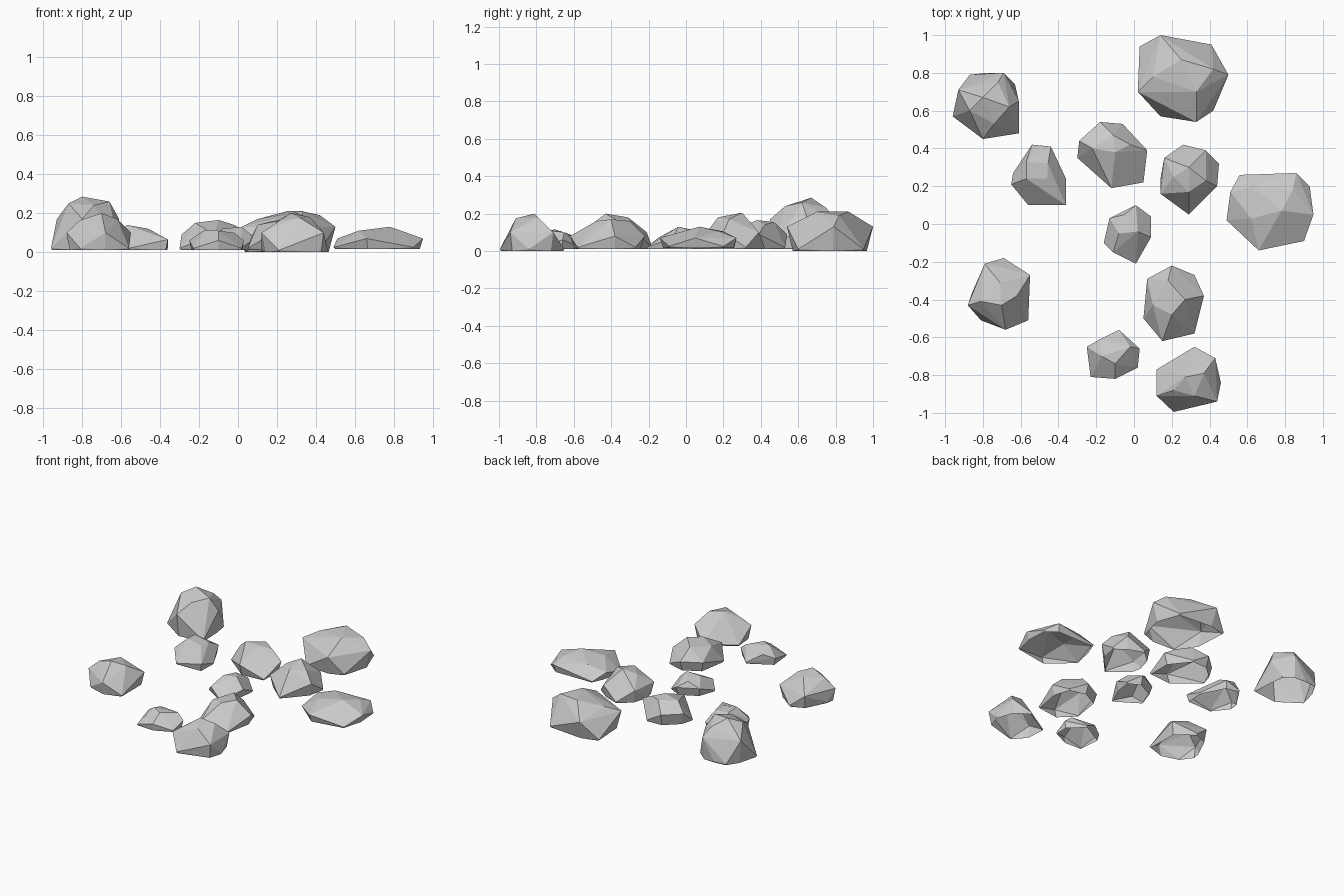
import bpy, bmesh, math


def rock(name, high, base, first, rim, crown, floor=0.01):
    """Faceted open-bottomed stone. The rim outline (x, y) alternates between
    raised corners and corners on the ground; crown holds the top points."""
    n = len(rim)
    cx = sum(p[0] for p in rim) / n
    cy = sum(p[1] for p in rim) / n
    bm = bmesh.new()
    for i, (x, y) in enumerate(rim):
        if i % 2 == first:
            # raised corner with an undercut foot
            bm.verts.new((x, y, high))
            bm.verts.new((cx + (x - cx) * base, cy + (y - cy) * base, floor))
        else:
            bm.verts.new((x, y, floor + 0.01))
            bm.verts.new((cx + (x - cx) * 0.96, cy + (y - cy) * 0.96, floor))
    for c in crown:
        bm.verts.new(c)
    bmesh.ops.convex_hull(bm, input=bm.verts[:])
    bmesh.ops.delete(bm, geom=[v for v in bm.verts if not v.link_faces], context='VERTS')
    # merge nearly coplanar facets into larger flat planes
    bmesh.ops.dissolve_limit(bm, angle_limit=math.radians(5),
                             verts=bm.verts[:], edges=bm.edges[:])
    bmesh.ops.recalc_face_normals(bm, faces=bm.faces[:])
    # open underside
    bm.normal_update()
    under = [f for f in bm.faces if f.normal.z < -0.95]
    bmesh.ops.delete(bm, geom=under, context='FACES')
    mesh = bpy.data.meshes.new(name)
    bm.to_mesh(mesh)
    bm.free()
    obj = bpy.data.objects.new(name, mesh)
    bpy.context.collection.objects.link(obj)
    return obj


# Back row
rock("rock_back_right", 0.13, 0.86, 0,
     [(0.14, 1.0), (0.41, 0.95), (0.5, 0.79), (0.42, 0.6), (0.33, 0.54),
      (0.14, 0.57), (0.02, 0.70), (0.03, 0.94)],
     [(0.25, 0.87, 0.21), (0.33, 0.70, 0.21), (0.42, 0.82, 0.19), (0.1, 0.78, 0.17)],
     floor=0.0)
rock("rock_back_left", 0.17, 0.92, 1,
     [(-0.78, 0.8), (-0.69, 0.8), (-0.63, 0.74), (-0.61, 0.65), (-0.61, 0.48),
      (-0.8, 0.45), (-0.96, 0.57), (-0.93, 0.71), (-0.87, 0.79)],
     [(-0.8, 0.67, 0.285), (-0.87, 0.6, 0.25), (-0.66, 0.62, 0.26), (-0.74, 0.53, 0.24),
      (-0.72, 0.75, 0.23)])

# Middle band
rock("rock_mid_left", 0.065, 0.93, 1,
     [(-0.54, 0.42), (-0.44, 0.41), (-0.36, 0.24), (-0.36, 0.1), (-0.56, 0.1),
      (-0.65, 0.21), (-0.64, 0.27)],
     [(-0.57, 0.33, 0.135), (-0.455, 0.32, 0.115), (-0.46, 0.24, 0.12), (-0.57, 0.24, 0.14)])
rock("rock_mid_back", 0.09, 0.88, 0,
     [(-0.18, 0.54), (-0.06, 0.53), (0.07, 0.39), (0.05, 0.22), (-0.12, 0.19),
      (-0.3, 0.35), (-0.29, 0.44)],
     [(-0.1, 0.38, 0.165), (-0.22, 0.40, 0.15), (-0.02, 0.42, 0.14), (-0.11, 0.47, 0.155)])
rock("rock_mid_right", 0.1, 0.88, 1,
     [(0.26, 0.42), (0.38, 0.39), (0.45, 0.32), (0.44, 0.2), (0.29, 0.05),
      (0.14, 0.16), (0.14, 0.24), (0.16, 0.35)],
     [(0.29, 0.3, 0.205), (0.38, 0.23, 0.17), (0.29, 0.17, 0.18), (0.21, 0.25, 0.17)])
rock("rock_far_right", 0.07, 0.92, 1,
     [(0.56, 0.26), (0.86, 0.27), (0.93, 0.2), (0.95, 0.05), (0.9, -0.09),
      (0.66, -0.14), (0.49, 0.02), (0.51, 0.17)],
     [(0.63, 0.2, 0.105), (0.78, 0.07, 0.13), (0.62, 0.03, 0.11), (0.84, 0.18, 0.105)],
     floor=0.015)
rock("rock_centre", 0.07, 0.85, 0,
     [(0.01, 0.1), (0.09, 0.04), (0.09, -0.07), (0.01, -0.21), (-0.11, -0.15),
      (-0.16, -0.1), (-0.13, 0.03)],
     [(-0.08, -0.05, 0.12), (0.02, -0.04, 0.13), (-0.05, 0.05, 0.11)])

# Front group
rock("rock_front_left", 0.1, 0.9, 1,
     [(-0.69, -0.18), (-0.55, -0.27), (-0.56, -0.51), (-0.68, -0.56), (-0.81, -0.51),
      (-0.88, -0.43), (-0.86, -0.37), (-0.79, -0.21)],
     [(-0.7, -0.43, 0.2), (-0.71, -0.31, 0.18), (-0.62, -0.38, 0.17), (-0.81, -0.41, 0.165)])
rock("rock_front_right", 0.08, 0.88, 0,
     [(0.2, -0.22), (0.32, -0.27), (0.37, -0.38), (0.32, -0.58), (0.15, -0.62),
      (0.05, -0.5), (0.07, -0.29)],
     [(0.2, -0.48, 0.16), (0.1, -0.43, 0.14), (0.18, -0.3, 0.16), (0.27, -0.4, 0.17)])
rock("rock_front_middle", 0.06, 0.93, 1,
     [(-0.08, -0.56), (0.03, -0.66), (0.02, -0.76), (-0.1, -0.82), (-0.23, -0.81),
      (-0.25, -0.65)],
     [(-0.18, -0.61, 0.085), (-0.02, -0.65, 0.10), (-0.1, -0.74, 0.11), (-0.17, -0.7, 0.115)])
rock("rock_front_edge", 0.1, 0.9, 1,
     [(0.32, -0.65), (0.43, -0.71), (0.46, -0.84), (0.44, -0.94), (0.21, -0.995),
      (0.12, -0.91), (0.12, -0.77)],
     [(0.27, -0.81, 0.2), (0.37, -0.79, 0.18), (0.21, -0.88, 0.16), (0.32, -0.91, 0.175)],
     floor=0.0)
